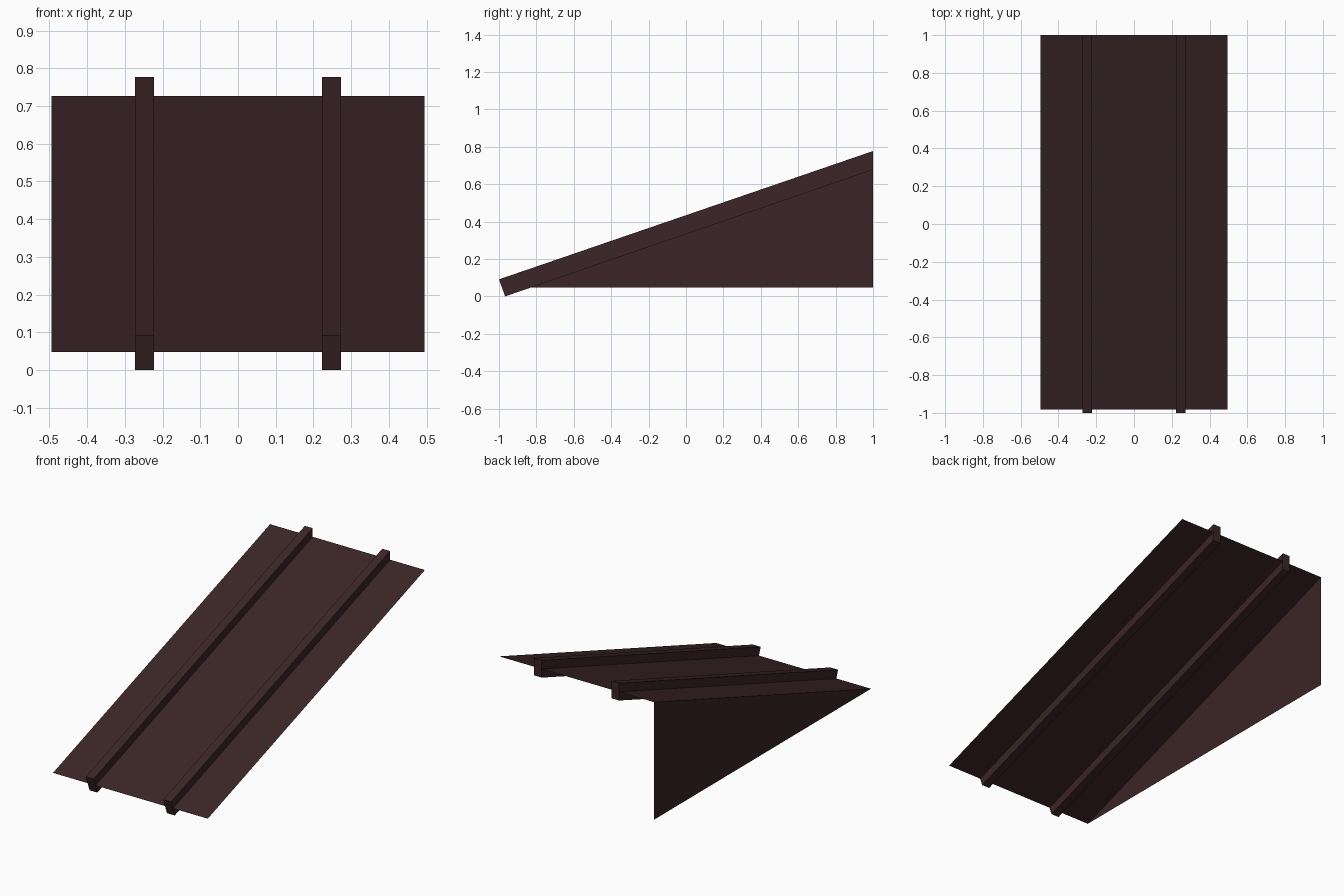
import bpy

if "Cube" in bpy.data.objects:
    bpy.data.objects.remove(bpy.data.objects["Cube"])

wood = bpy.data.materials.new("dark brown wood")
wood.diffuse_color = (0.044, 0.0185, 0.020, 1)
wood.use_nodes = True
wood.node_tree.nodes["Principled BSDF"].inputs["Base Color"].default_value = wood.diffuse_color

HALF_W = 0.495                    # half width of the roof sheet
LOW, HIGH = (-0.983, 0.047), (1.0, 0.727)   # (y, z) of eave and ridge edges


def make(name, verts, faces):
    me = bpy.data.meshes.new(name)
    me.from_pydata(verts, [], faces)
    me.materials.append(wood)
    ob = bpy.data.objects.new(name, me)
    bpy.context.collection.objects.link(ob)
    return ob


# sloping single-sheet roof
make("roof_sheet",
     [(-HALF_W, *LOW), (HALF_W, *LOW), (HALF_W, *HIGH), (-HALF_W, *HIGH)],
     [(0, 1, 2, 3)])

# triangular wall under the left edge only
make("side_wall",
     [(-HALF_W, *LOW), (-HALF_W, *HIGH), (-HALF_W, HIGH[0], LOW[1])],
     [(0, 1, 2)])

# two beams through the sheet: square-cut at the eave, plumb-cut at the ridge
profile = [(-0.967, 0.0), (1.0, 0.677), (1.0, 0.777), (-1.0, 0.091)]
for side, cx in (("left", -0.2475), ("right", 0.2475)):
    verts = [(cx + dx, y, z) for dx in (-0.025, 0.025) for y, z in profile]
    faces = [(3, 2, 1, 0), (4, 5, 6, 7)]
    faces += [(i, (i + 1) % 4, (i + 1) % 4 + 4, i + 4) for i in range(4)]
    make(side + "_beam", verts, faces)
